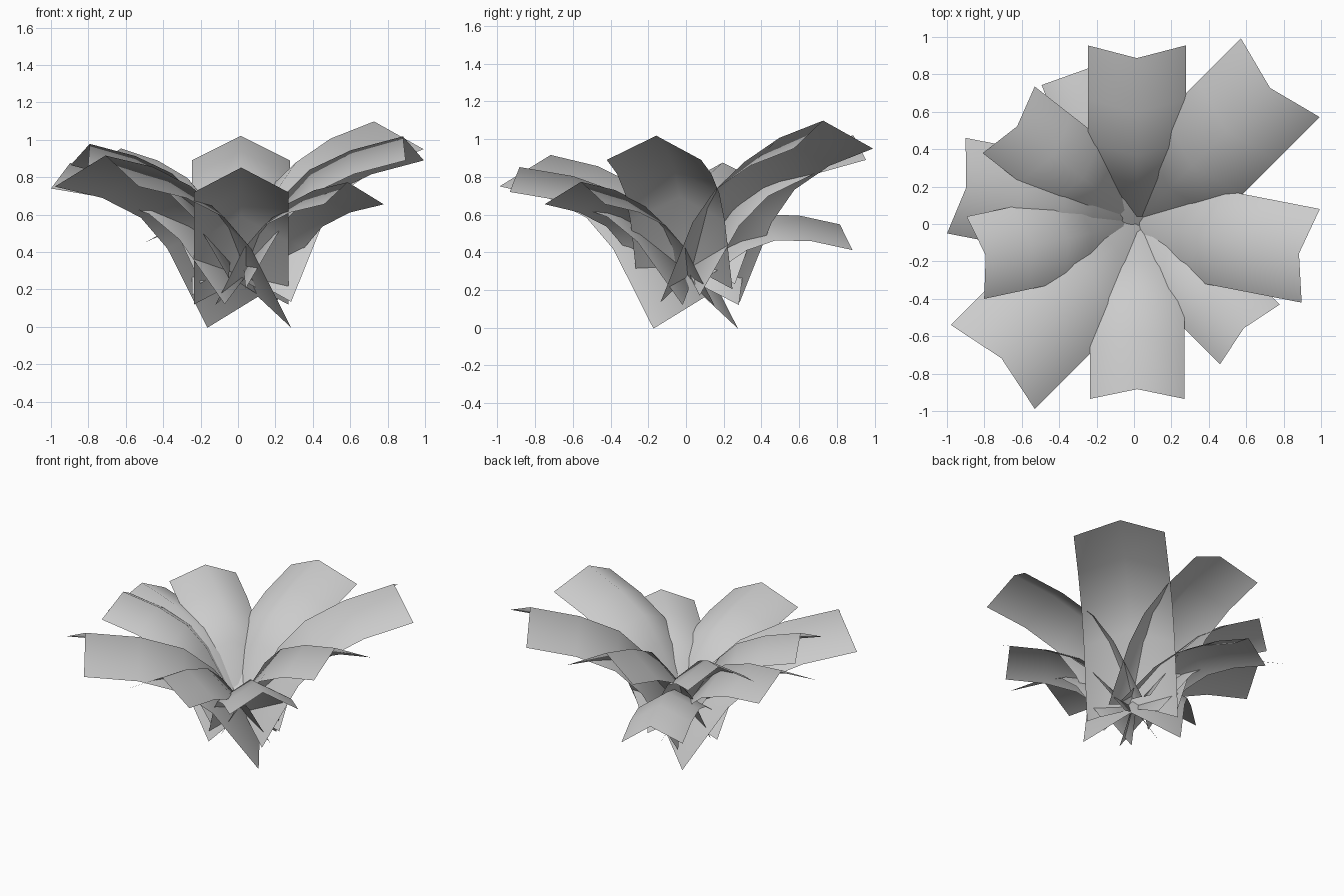
import bpy
import bmesh
from math import radians
from mathutils import Matrix, Vector

cube = bpy.data.objects.get("Cube")
if cube:
    bpy.data.objects.remove(cube, do_unlink=True)

# One plain grey for the whole plant
grey = bpy.data.materials.new("leaf_grey")
grey.use_nodes = True
grey.diffuse_color = (0.6, 0.6, 0.6, 1)
grey.node_tree.nodes["Principled BSDF"].inputs["Base Color"].default_value = (0.6, 0.6, 0.6, 1)

# Arching side profile (outward, up) and the roof-like fold across the leaf
ARCH = [(0, 0), (0.3, 0.42), (0.5, 0.585), (0.79, 0.69), (1.146, 0.75)]
HALF_WIDTH = 0.315
RIDGE_BACK, RIDGE_UP = -0.065, 0.165


def make_leaf(name, tip, azimuth, width, pitch=0, roll=0):
    """Folded strip bent along the arch; tip is the midpoint of its outer corners."""
    end = Vector((ARCH[-1][0], 0, ARCH[-1][1]))
    bm = bmesh.new()
    rows = []
    for out, up in ARCH:
        section = [(0, -HALF_WIDTH, 0), (RIDGE_BACK, 0, RIDGE_UP), (0, HALF_WIDTH, 0)]
        rows.append([bm.verts.new(Vector((out, 0, up)) + Vector(p) - end) for p in section])
    for a, b in zip(rows, rows[1:]):
        for i in range(2):
            bm.faces.new((a[i], b[i], b[i + 1], a[i + 1])).smooth = True
    bm.transform(Matrix.Translation(tip)
                 @ Matrix.Rotation(radians(azimuth), 4, "Z")
                 @ Matrix.Rotation(radians(pitch), 4, "Y")
                 @ Matrix.Rotation(radians(roll), 4, "X")
                 @ Matrix.Scale(width / HALF_WIDTH, 4))
    mesh = bpy.data.meshes.new(name)
    bm.to_mesh(mesh)
    bm.free()
    mesh.materials.append(grey)
    leaf = bpy.data.objects.new(name, mesh)
    bpy.context.collection.objects.link(leaf)


# Upper ring of steeper leaves: tip, azimuth, half width
make_leaf("back_left_leaf", (0.782, 0.782, 0.95), 45, 0.297, pitch=-6)
make_leaf("left_leaf", (0.945, -0.17, 0.89), -11, 0.255, pitch=-5)
make_leaf("back_leaf", (0.015, 0.955, 0.89), 90, 0.262, pitch=-6)
make_leaf("right_upper_leaf", (-0.848, -0.18, 0.865), 192, 0.225, pitch=-5)
make_leaf("back_right_leaf", (-0.67, 0.557, 0.84), 142, 0.226, pitch=-5)

# Lower ring of flatter leaves
make_leaf("front_left_leaf", (0.62, -0.59, 0.655), -45, 0.226)
make_leaf("front_leaf", (0.017, -0.935, 0.72), -90, 0.252)
make_leaf("front_right_leaf", (-0.755, -0.764, 0.75), 225, 0.317)
make_leaf("right_lower_leaf", (-0.95, 0.205, 0.74), 169, 0.26)

# One low leaf tipped outward
make_leaf("low_back_leaf", (-0.3, 0.813, 0.432), 112, 0.207, pitch=21, roll=6)
